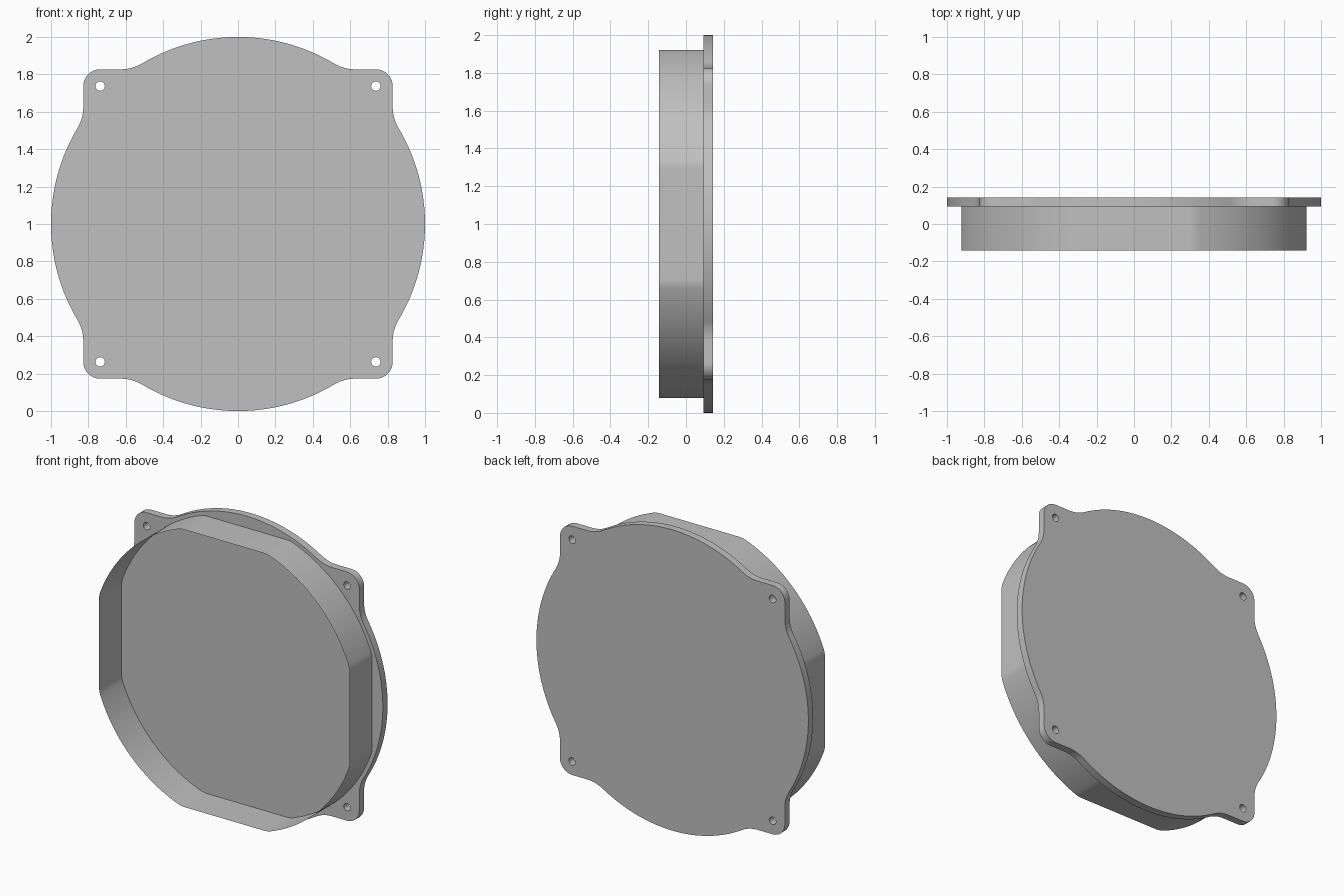
import bpy, bmesh
from math import pi, sin, cos, atan2, sqrt, radians

if "Cube" in bpy.data.objects:
    bpy.data.objects.remove(bpy.data.objects["Cube"], do_unlink=True)

FRONT, SEAT, BACK = -0.143, 0.093, 0.143   # y of rim edge, plate front, plate back
MID = 1.0                                  # height of the centre

grey = bpy.data.materials.new("light_grey")
grey.use_nodes = True
colour = (0.53, 0.53, 0.53, 1)
grey.diffuse_color = colour
grey.node_tree.nodes["Principled BSDF"].inputs["Base Color"].default_value = colour


def arc(cx, cz, r, start, end, n):
    return [(cx + r * cos(start + (end - start) * i / n),
             cz + r * sin(start + (end - start) * i / n)) for i in range(n + 1)]


def tidy(points):
    """Drop repeated neighbours."""
    out = []
    for p in points:
        if not out or abs(p[0] - out[-1][0]) + abs(p[1] - out[-1][1]) > 1e-4:
            out.append(p)
    return out


def half_turn(octant):
    """Mirror an octant about the diagonal, then repeat it over 180 degrees."""
    quarter = octant + [(z, x) for x, z in reversed(octant)]
    return tidy(quarter + [(-z, x) for x, z in quarter])


def finish(name, bm):
    mesh = bpy.data.meshes.new(name)
    bm.to_mesh(mesh)
    bm.free()
    mesh.materials.append(grey)
    obj = bpy.data.objects.new(name, mesh)
    bpy.context.collection.objects.link(obj)
    bpy.ops.object.select_all(action='DESELECT')
    obj.select_set(True)
    bpy.context.view_layer.objects.active = obj
    bpy.ops.object.shade_smooth_by_angle(angle=radians(30))
    return obj


# Mounting plate: disc with four rounded ears blended in by concave fillets
ear, ear_r, blend = 0.827, 0.09, 0.22
hole_at = ear - ear_r
bx = ear + blend
bz = sqrt((1 + blend) ** 2 - bx ** 2)
turn = atan2(bz, bx)
octant = (arc(0, 0, 1, 0, turn, 16)
          + arc(bx, bz, blend, pi + turn, pi, 8)
          + arc(hole_at, hole_at, ear_r, 0, pi / 4, 6))
half = half_turn(octant)
outline = tidy(half + [(-x, -z) for x, z in half])[:-1]
loops = [outline]
for sx in (-1, 1):
    for sz in (-1, 1):
        loops.append(arc(sx * hole_at, sz * hole_at, 0.025, 0, 2 * pi, 20)[:-1])

bm = bmesh.new()
for loop in loops:
    verts = [bm.verts.new((x, SEAT, MID + z)) for x, z in loop]
    for a, b in zip(verts, verts[1:] + verts[:1]):
        bm.edges.new((a, b))
bmesh.ops.triangle_fill(bm, edges=bm.edges[:], use_beauty=True, use_dissolve=False)
ext = bmesh.ops.extrude_face_region(bm, geom=bm.faces[:], use_keep_orig=True)
moved = [g for g in ext["geom"] if isinstance(g, bmesh.types.BMVert)]
bmesh.ops.translate(bm, verts=moved, vec=(0, BACK - SEAT, 0))
bmesh.ops.recalc_face_normals(bm, faces=bm.faces[:])
finish("mounting_plate", bm)

# Rim: thin open wall in two halves, a circle with four flattened sides
flat, radius, fillet = 0.922, 0.975, 0.155
fx = flat - fillet
fz = sqrt((radius - fillet) ** 2 - fx ** 2)
turn = atan2(fz, fx)
octant = ([(flat, 0)] + arc(fx, fz, fillet, 0, turn, 6)
          + arc(0, 0, radius, turn, pi / 4, 12))
half = half_turn(octant)
for name, s in (("upper_rim", 1), ("lower_rim", -1)):
    bm = bmesh.new()
    pairs = [[bm.verts.new((s * x, y, MID + s * z)) for y in (FRONT, SEAT)]
             for x, z in half]
    for (a, b), (c, d) in zip(pairs, pairs[1:]):
        bm.faces.new((a, b, d, c))
    finish(name, bm)
